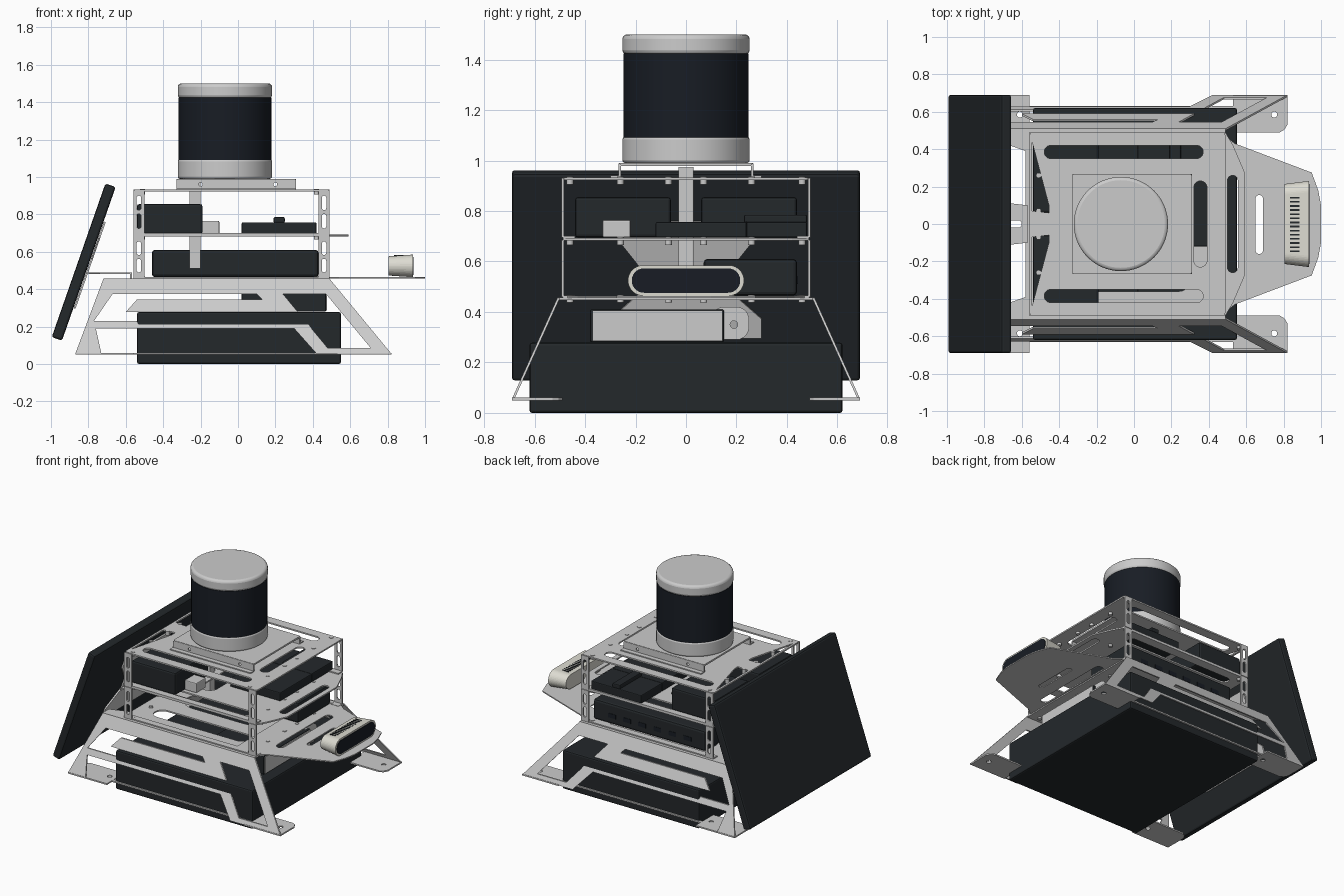
import bpy, bmesh
from math import sin, cos, pi, atan2
from mathutils import Matrix, Vector

if "Cube" in bpy.data.objects:
    bpy.data.objects.remove(bpy.data.objects["Cube"])


def material(name, rgb):
    m = bpy.data.materials.new(name)
    m.diffuse_color = (*rgb, 1)
    m.use_nodes = True
    m.node_tree.nodes["Principled BSDF"].inputs["Base Color"].default_value = m.diffuse_color
    return m


DARK = material("charcoal", (0.017, 0.021, 0.024))
GLASS = material("dark_glass", (0.009, 0.012, 0.018))
CREAM = material("cream", (0.72, 0.71, 0.64))


def axes(x, y, z, t=(0, 0, 0)):
    m = Matrix((x, y, z)).transposed().to_4x4()
    m.translation = t
    return m


XZ = lambda y: axes((1, 0, 0), (0, 0, 1), (0, 1, 0), (0, y, 0))   # sheet facing front
YZ = lambda x: axes((0, 1, 0), (0, 0, 1), (1, 0, 0), (x, 0, 0))   # sheet facing right
XY = lambda z: Matrix.Translation((0, 0, z))                      # horizontal sheet


def rect(x0, x1, y0, y1):
    return [(x0, y0), (x1, y0), (x1, y1), (x0, y1)]


def rounded(x0, x1, y0, y1, r=None, n=6):
    r = min(x1 - x0, y1 - y0) / 2 * 0.999 if r is None else r
    cs = [(x1 - r, y1 - r), (x0 + r, y1 - r), (x0 + r, y0 + r), (x1 - r, y0 + r)]
    return [(cx + r * cos((k + i / n) * pi / 2), cy + r * sin((k + i / n) * pi / 2))
            for k, (cx, cy) in enumerate(cs) for i in range(n + 1)]


def circle(x, y, r):
    return [(x + r * cos(i * pi / 8), y + r * sin(i * pi / 8)) for i in range(16)]


def sheet(name, outline, matrix, holes=(), t=0.01, mat=None):
    """Flat sheet with cut-outs, centred on the plane given by matrix."""
    c = bpy.data.curves.new(name, 'CURVE')
    c.dimensions, c.fill_mode, c.extrude = '2D', 'BOTH', t / 2
    for pts in [outline, *holes]:
        s = c.splines.new('POLY')
        s.points.add(len(pts) - 1)
        for p, q in zip(s.points, pts):
            p.co = (*q, 0, 1)
        s.use_cyclic_u = True
    tmp = bpy.data.objects.new(name, c)
    me = bpy.data.meshes.new_from_object(tmp)
    bpy.data.objects.remove(tmp)
    bm = bmesh.new()
    bm.from_mesh(me)
    bmesh.ops.remove_doubles(bm, verts=bm.verts, dist=1e-5)
    bm.transform(matrix)
    bmesh.ops.recalc_face_normals(bm, faces=bm.faces)
    for f in bm.faces:
        f.smooth = False
    bm.to_mesh(me)
    bm.free()
    me.materials.clear()
    if mat:
        me.materials.append(mat)
    ob = bpy.data.objects.new(name, me)
    bpy.context.collection.objects.link(ob)
    return ob


def box(name, x0, x1, y0, y1, z0, z1, mat=None, bevel=0.006):
    bpy.ops.mesh.primitive_cube_add(size=1, location=((x0 + x1) / 2, (y0 + y1) / 2, (z0 + z1) / 2))
    ob = bpy.context.object
    ob.name, ob.scale = name, (x1 - x0, y1 - y0, z1 - z0)
    bpy.ops.object.transform_apply(location=False, rotation=False)
    if mat:
        ob.data.materials.append(mat)
    if bevel:
        b = ob.modifiers.new("bevel", 'BEVEL')
        b.width, b.segments = bevel, 2
    return ob


def cylinder(name, x, y, r, z0, z1, mat=None, bevel=0, n=64):
    bpy.ops.mesh.primitive_cylinder_add(vertices=n, radius=r, depth=z1 - z0, location=(x, y, (z0 + z1) / 2))
    ob = bpy.context.object
    ob.name = name
    bpy.ops.object.shade_smooth_by_angle()
    if mat:
        ob.data.materials.append(mat)
    if bevel:
        b = ob.modifiers.new("bevel", 'BEVEL')
        b.width, b.segments = bevel, 3
    return ob


# Base box and the unit above it
box("base_box", -0.54, 0.55, -0.62, 0.62, 0, 0.278, DARK, 0.01)
box("power_unit", 0.02, 0.47, -0.38, 0.15, 0.28, 0.41, DARK)
box("power_unit_face", 0.47, 0.476, -0.37, 0.145, 0.285, 0.405, bevel=0)
sheet("cable_tab", rounded(0.1, 0.25, 0.29, 0.42, 0.05), YZ(0.45), [circle(0.19, 0.35, 0.015)])

# Sloping side frames with feet
frame = [(-0.72, .455), (.49, .455), (.82, .055), (.42, .055), (.30, .19), (-.76, .19), (-.73, .055), (-.87, .055)]
long_window = [(-.67, .375), (.1, .375), (.13, .345), (-.54, .345), (-.6, .278), (.27, .278), (.31, .23), (-.77, .23)]
leg_window = [(.24, .375), (.47, .375), (.71, .085), (.48, .085)]
for s, side in ((-1, "front"), (1, "back")):
    slope = axes((1, 0, 0), (0, -0.45 * s, 1), (0, 1, 0), (0, s * (0.685 + 0.45 * 0.055), 0))
    sheet(side + "_side_frame", frame, slope, [long_window, leg_window])
    box(side + "_lower_rail", -0.75, 0.55, *sorted((s * 0.61, s * 0.632)), 0.05, 0.06, bevel=0)
    for x0, x1, hx in ((0.53, 0.82, 0.75), (-0.87, -0.56, -0.61)):
        foot = [(x0, .69), (x1, .69), (x1, .53), (x1 - .015, .505), (x1 - .04, .49), (x0, .49)]
        if x0 < 0:
            foot = [(x0, .69), (x1, .69), (x1, .49), (x0 + .04, .49), (x0 + .015, .505), (x0, .53)]
        sheet(side + "_foot", [(x, y * s) for x, y in foot], XY(0.055), [circle(hx, 0.585 * s, 0.016)])

# Lower deck and nose plate
half = [(.49, .51), (-.72, .51), (-.72, .44), (-.58, .39)]
sheet("lower_deck", half + [(x, -y) for x, y in reversed(half)], XY(0.453),
      [rounded(-.45, .3, s * .3 - .06, s * .3 + .06) for s in (-1, 1)] + [rounded(-.4, .25, -.12, .12)])
half = [(.3, .47), (.49, .47), (.54, .43), (.95, .275), (.985, .18), (1.0, .1)]
sheet("nose_plate", half + [(x, -y) for x, y in reversed(half)], XY(0.46),
      [rounded(.65, .69, -.16, .155), rounded(.5, .56, -.3, .3)], t=0.008)

# Stereo camera on the nose
cam = sheet("camera_body", rounded(-.23, .23, .464, .585, n=10), YZ(0.87), t=0.13, mat=CREAM)
for v in cam.data.vertices:
    if v.co.x < 0.85:
        v.co.y *= 0.93
        v.co.z = 0.525 + (v.co.z - 0.525) * 0.85
sheet("camera_lens_window", rounded(-.215, .215, .476, .573, n=10), YZ(0.936), t=0.006, mat=GLASS)
for i in range(14):
    box("camera_vent", .835, .885, -.15 + i * .022, -.141 + i * .022, .57, .583, DARK, 0)

# Stacked trays: slotted corner walls and plates
for z0, z1, lvl in ((0.46, 0.685, "lower"), (0.695, 0.93, "upper")):
    for s in (-1, 1):
        for x0 in (-0.56, 0.43):
            h = (z1 - z0) / 2
            sheet(lvl + "_corner_wall", rect(x0, x0 + .06, z0, z1), XZ(0.488 * s),
                  [rounded(x0 + .018, x0 + .042, z0 + .03, z0 + h - .01),
                   rounded(x0 + .018, x0 + .042, z0 + h + .01, z1 - .03)])
        sheet(lvl + "_bottom_flange", rect(-.56, .49, s * .44, s * .488), XY(z0 + .002), t=.008)

side_slots = [rounded(-.48, .37, s * .385 - .035, s * .385 + .035) for s in (-1, 1)]
half = [(-.56, .488), (.49, .488), (.53, .42), (.59, .28)]
sheet("middle_plate", half + [(x, -y) for x, y in reversed(half)], XY(0.688),
      side_slots + [rounded(.5, .555, -.26, .26), rounded(-.15, -.03, -.25, .25), rounded(-.4, -.28, -.2, .2)])
notches = [[(-.545, .44 * s), (-.545, .07 * s), (-.455, .06 * s), (-.455, .1 * s)] for s in (-1, 1)]
sheet("top_plate", rounded(-.56, .49, -.488, .488, .02), XY(0.928),
      side_slots + notches + [rounded(.32, .39, -.23, .23)])

# Screws under the plates
for z in (0.46, 0.688, 0.928):
    for x in (-.51, .42):
        for y in (-.46, -.26, -.07, .07, .26, .46):
            cylinder("screw", x, y, 0.014, z - .022, z + .008, n=12)

# Electronics on the trays
box("computer", -.46, .43, .07, .44, .465, .61, DARK, 0.015)
for i in range(6):
    box("computer_port", -.35 + i * .12, -.29 + i * .12, .437, .443, .51, .54, GLASS, 0)
for s in (-1, 1):
    box("rear_module", -.54, -.19, *sorted((s * .06, s * .44)), .695, .855, DARK, 0.012)
box("controller", .02, .42, -.12, .24, .695, .757, DARK)
box("switch_unit", .02, .42, .24, .48, .695, .757, DARK)
box("switch_block", .19, .25, .23, .48, .755, .785, DARK)
box("small_bracket", -.2, -.1, -.33, -.22, .695, .765)
box("centre_post", -.26, -.2, -.03, .03, .51, .975, bevel=.004)

# Scanner mount and scanner
sheet("scanner_mount_plate", rounded(-.33, .31, -.265, .265, .01), XY(0.984), t=.012)
for s in (-1, 1):
    sheet("scanner_mount_wall", rounded(-.33, .31, .93, .988, .01), XZ(.262 * s),
          [circle(x, .96, .01) for x in (-.2, .2)])
    sheet("scanner_mount_foot", rect(-.33, .31, s * .26, s * .3), XY(.936), t=.008)
cylinder("scanner_base", -.07, 0, .252, .99, 1.095, bevel=.012)
cylinder("scanner_window", -.07, 0, .248, 1.09, 1.425, GLASS)
cylinder("scanner_cap", -.07, 0, .252, 1.42, 1.5, bevel=.018)

# Tilted rear panel with its bracket
tilt = Matrix.Translation((-.825, .0, .545)) @ Matrix.Rotation(atan2(.29, .83), 4, 'Y')
panel = box("rear_panel", -.029, .029, -.69, .69, -.435, .435, DARK, 0.012)
panel.matrix_world = tilt
half = [(.07, .24), (.26, .24), (.26, .15), (.17, .03), (.17, -.05), (.3, -.17), (.3, -.25), (.07, -.25)]
sheet("panel_bracket", half + [(-x, y) for x, y in reversed(half)], tilt @ YZ(.036))
half = [(-.8, .2), (-.74, .12), (-.57, .1)]
sheet("bracket_arm", half + [(x, -y) for x, y in reversed(half)], XY(.485), [rounded(-.68, -.6, -.02, .02)])
sheet("bracket_step", rect(-.1, .1, .455, .489), YZ(-.572))
